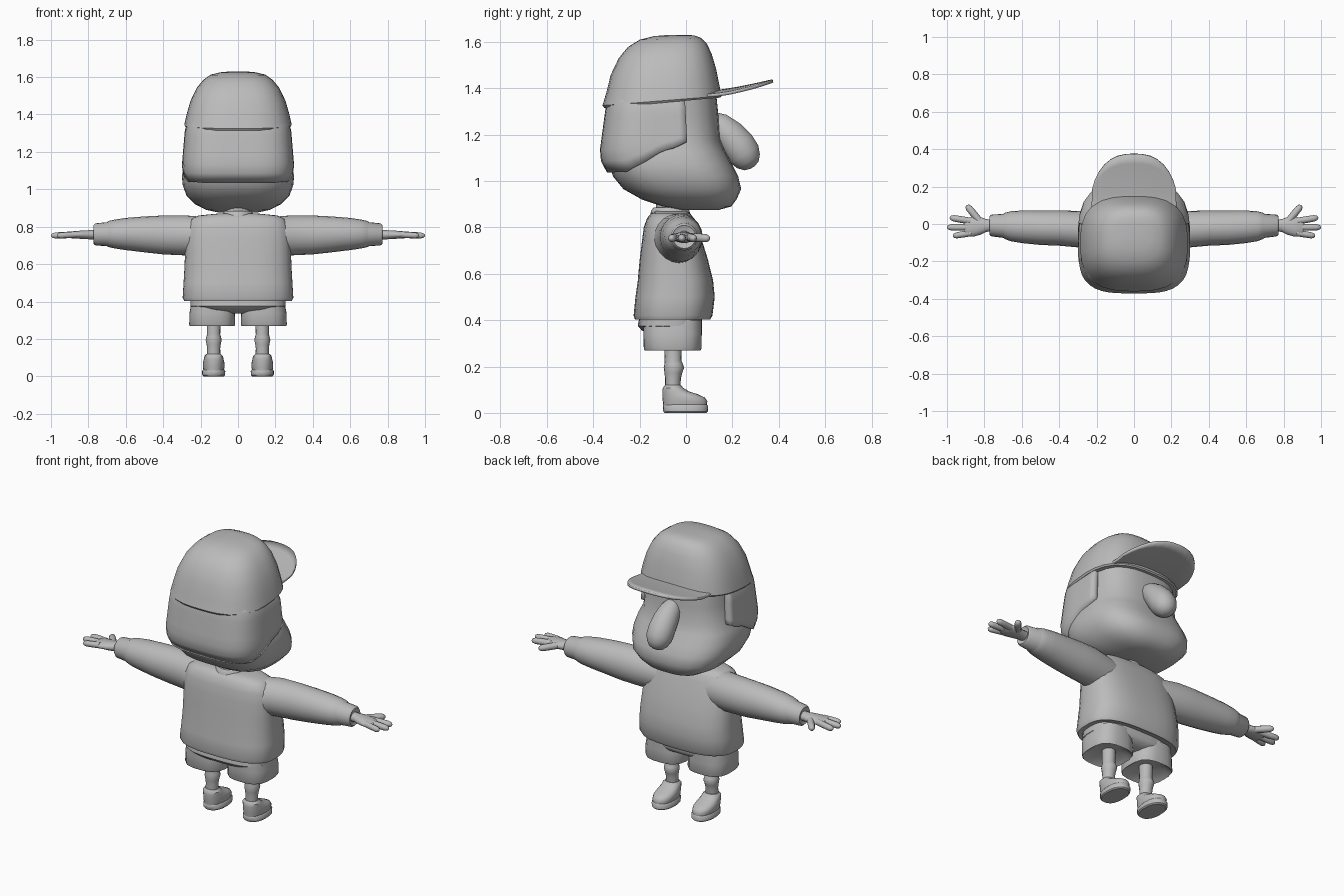
import bpy, bmesh, math
from mathutils import Vector

if "Cube" in bpy.data.objects:
    bpy.data.objects.remove(bpy.data.objects["Cube"])

mat = bpy.data.materials.new("plain grey")
mat.diffuse_color = (0.5, 0.5, 0.5, 1)
mat.use_nodes = True
mat.node_tree.nodes["Principled BSDF"].inputs["Base Color"].default_value = mat.diffuse_color


def finish(name, bm, angle=40):
    bmesh.ops.recalc_face_normals(bm, faces=bm.faces)
    me = bpy.data.meshes.new(name)
    bm.to_mesh(me)
    bm.free()
    ob = bpy.data.objects.new(name, me)
    bpy.context.collection.objects.link(ob)
    me.materials.append(mat)
    bpy.ops.object.select_all(action='DESELECT')
    ob.select_set(True)
    bpy.context.view_layer.objects.active = ob
    bpy.ops.object.shade_smooth_by_angle(angle=math.radians(angle))
    return ob


def oval(t, e):
    """Point on a unit superellipse."""
    c, s = math.cos(t), math.sin(t)
    r = (abs(c) ** e + abs(s) ** e) ** (-1 / e)
    return c * r, s * r


def skin(name, rings, angle=40):
    """Bridge closed rings of points and cap both ends."""
    bm = bmesh.new()
    vs = [[bm.verts.new(p) for p in r] for r in rings]
    n = len(vs[0])
    for a, b in zip(vs, vs[1:]):
        for i in range(n):
            j = (i + 1) % n
            bm.faces.new((a[i], a[j], b[j], b[i]))
    bm.faces.new(vs[0])
    bm.faces.new(vs[-1])
    return finish(name, bm, angle)


def loft(name, rows, e=2.5, n=32, cx=0, slope=0, angle=40):
    """Rows of (z, back y, front y, half width); slope tilts lower rows."""
    rings = []
    for k, (z, y0, y1, rx) in enumerate(rows):
        cy, ry = (y0 + y1) / 2, (y1 - y0) / 2
        tilt = slope * (1 - k / len(rows))
        ring = []
        for i in range(n):
            u, v = oval(math.tau * i / n, e)
            ring.append((cx + u * rx, cy + v * ry, z + tilt * v * ry))
        rings.append(ring)
    return skin(name, rings, angle)


def tube(name, path, n=12):
    """Round tube along points of (x, y, z, radius)."""
    pts = [Vector(p[:3]) for p in path]
    rings = []
    for k, p in enumerate(pts):
        d = pts[min(k + 1, len(pts) - 1)] - pts[max(k - 1, 0)]
        q = d.to_track_quat('Z', 'Y')
        rings.append([p + q @ Vector((math.cos(math.tau * i / n), math.sin(math.tau * i / n), 0)) * path[k][3]
                      for i in range(n)])
    return skin(name, rings, 60)


def lerp(table, v):
    for (a, b), (c, d) in zip(table, table[1:]):
        if v <= c:
            return b + (d - b) * max(0, (v - a) / (c - a))
    return table[-1][1]


# Head with broad jaw (face looks towards +y)
loft("head", [(.875, -.02, .14, .1), (.89, -.1, .195, .17), (.92, -.19, .218, .23),
              (.965, -.27, .238, .275), (1.02, -.315, .225, .295), (1.07, -.33, .2, .3),
              (1.13, -.34, .168, .287), (1.18, -.34, .147, .265), (1.28, -.33, .14, .255),
              (1.38, -.32, .13, .25)], e=2.9)

# Drooping nose
tube("nose", [(0, .10, 1.265, .04), (0, .14, 1.24, .058), (0, .185, 1.20, .069), (0, .225, 1.155, .074),
              (0, .252, 1.115, .072), (0, .27, 1.085, .058), (0, .283, 1.065, .036), (0, .287, 1.058, .01)], 18)

# Hair shell round the back, with sideburns and a wavy lower edge
edge = [(-.4, 1.035), (-.27, 1.04), (-.18, 1.08), (-.1, 1.13), (-.04, 1.145), (0, 1.17), (.05, 1.17)]
width = [(1.03, .278), (1.06, .292), (1.13, .3), (1.33, .283), (1.4, .25)]
depth = [(1.03, .235), (1.06, .262), (1.12, .273), (1.33, .245), (1.4, .22)]
bm = bmesh.new()
cols, steps = 36, 7
grid = []
t0 = math.atan2(-.12, .29)
for i in range(cols + 1):
    t = t0 + (-math.pi - 2 * t0) * i / cols + 0
    t = -(-.38 + (math.pi + .76) * i / cols)
    u, v = oval(t, 3.4)
    low = lerp(edge, -.1 + v * .27)
    col = []
    for k in range(steps + 1):
        z = low + (1.385 - low) * k / steps
        col.append(bm.verts.new((u * lerp(width, z), -.1 + v * lerp(depth, z), z)))
    grid.append(col)
for a, b in zip(grid, grid[1:]):
    for k in range(steps):
        bm.faces.new((a[k], a[k + 1], b[k + 1], b[k]))
hair = finish("hair", bm)
# Give the hair thickness towards the head
centre = sum((p.center.dot(p.normal) > .1) for p in hair.data.polygons)
solid = hair.modifiers.new("thickness", 'SOLIDIFY')
solid.thickness = .05
solid.offset = -1 if hair.data.polygons[len(hair.data.polygons) // 2].normal.y < 0 else 1

# Cap crown
loft("cap_crown", [(1.337, -.352, .147, .28), (1.346, -.36, .153, .287), (1.40, -.343, .143, .275),
                   (1.47, -.325, .13, .255), (1.54, -.29, .11, .222), (1.585, -.25, .09, .185),
                   (1.613, -.2, .065, .145), (1.626, -.14, .035, .09), (1.63, -.08, 0, .04)],
     e=2.8, slope=.09)

# Cap bill: curved sheet, rising forward and drooping at the sides
bm = bmesh.new()
grid = []
for i in range(17):
    a = -1 + 2 * i / 16
    x = .225 * math.sin(a * math.pi / 2)
    tip = .15 + .225 * max(0, 1 - (abs(x) / .228) ** 2.6) ** .6
    col = []
    for k in range(7):
        y = .07 + (tip - .07) * k / 6
        f = max(0, (y - .1) / .275)
        col.append(bm.verts.new((x, y, 1.368 + .05 * f ** 1.3 + .014 * (1 - (x / .225) ** 2))))
    grid.append(col)
for a, b in zip(grid, grid[1:]):
    for k in range(6):
        bm.faces.new((a[k], b[k], b[k + 1], a[k + 1]))
bill = finish("cap_bill", bm)
solid = bill.modifiers.new("thickness", 'SOLIDIFY')
solid.thickness = .014
solid.offset = 0

# Neck and collar
loft("neck", [(.84, -.13, 0, .065), (.92, -.13, .02, .065)], e=2)
loft("collar", [(.85, -.155, .02, .085), (.872, -.15, .015, .08), (.885, -.14, .005, .07)], e=2)

# Jumper body
loft("jumper_body", [(.41, -.205, .09, .265), (.403, -.22, .105, .288), (.42, -.226, .114, .296),
                     (.5, -.218, .124, .291), (.57, -.208, .117, .287), (.66, -.2, .095, .283),
                     (.74, -.19, .07, .28), (.80, -.182, .048, .27), (.84, -.168, .033, .25),
                     (.86, -.15, .018, .21), (.87, -.13, 0, .11)], e=2.9)

# Shorts seat
loft("shorts_seat", [(.335, -.13, .02, .1), (.355, -.19, .06, .22), (.375, -.208, .07, .255),
                     (.42, -.2, .07, .255)], e=3)

for s, side in ((1, "right"), (-1, "left")):
    # Sleeve with narrower cuff, lofted along x
    rows = [(.15, -.06, .745, .11, .105), (.29, -.028, .754, .098, .107), (.4, -.022, .756, .094, .104),
            (.5, -.02, .759, .092, .096), (.6, -.015, .761, .087, .086), (.66, -.012, .761, .08, .077),
            (.69, -.01, .761, .07, .07), (.7, -.01, .76, .064, .064), (.762, -.008, .759, .058, .059),
            (.772, -.008, .759, .05, .05), (.765, -.008, .759, .035, .035)]
    skin("sleeve_" + side, [[(s * x, cy + ry * math.cos(math.tau * i / 20), cz + rz * math.sin(math.tau * i / 20))
                             for i in range(20)] for x, cy, cz, ry, rz in rows])
    # Hand: wrist and flattened palm
    palm = [(.74, -.008, .758, .03, .028), (.79, -.008, .757, .034, .025), (.82, -.01, .757, .047, .024),
            (.86, -.014, .757, .054, .021), (.895, -.018, .757, .049, .018), (.91, -.018, .757, .035, .01)]
    skin("hand_" + side, [[(s * x, cy + ry * math.cos(math.tau * i / 14), cz + rz * math.sin(math.tau * i / 14))
                           for i in range(14)] for x, cy, cz, ry, rz in palm], 60)
    # Fingers and thumb
    for name, a, b, r in (("thumb", (.825, .015), (.895, .1), .019), ("finger_1", (.87, .015), (.985, .034), .018),
                          ("finger_2", (.87, -.018), (1.0, -.018), .018),
                          ("finger_3", (.87, -.048), (.968, -.064), .017)):
        path = [(s * (a[0] + (b[0] - a[0]) * f), a[1] + (b[1] - a[1]) * f, .758 - .006 * f, r * m)
                for f, m in ((0, 1), (.5, 1), (.82, .95), (.95, .65), (1, .2))]
        tube(name + "_" + side, path, 10)
    # Shorts leg
    loft("shorts_leg_" + side, [(.3, -.14, .03, .08), (.27, -.178, .063, .12), (.278, -.182, .067, .123),
                                (.34, -.184, .068, .121), (.4, -.185, .068, .11)], e=3, cx=s * .138, n=20)
    # Leg with rolled sock top
    loft("leg_" + side, [(.09, -.09, -.025, .036), (.15, -.09, -.022, .035), (.172, -.093, -.016, .038),
                         (.195, -.096, -.008, .043), (.212, -.093, -.014, .039), (.225, -.092, -.02, .035),
                         (.32, -.094, -.018, .037)], e=2, cx=s * .13, n=16)
    # Shoe upper
    loft("shoe_" + side, [(.03, -.098, .09, .054), (.05, -.1, .092, .058), (.066, -.102, .082, .058),
                          (.08, -.102, .052, .056), (.093, -.102, .012, .052), (.108, -.1, -.012, .05),
                          (.12, -.09, -.022, .038)], e=2.3, cx=s * .13, n=20)
    # Shoe sole
    loft("sole_" + side, [(0, -.092, .088, .055), (.006, -.098, .095, .061), (.028, -.1, .096, .062),
                          (.036, -.095, .09, .056)], e=2.3, cx=s * .13, n=20)
